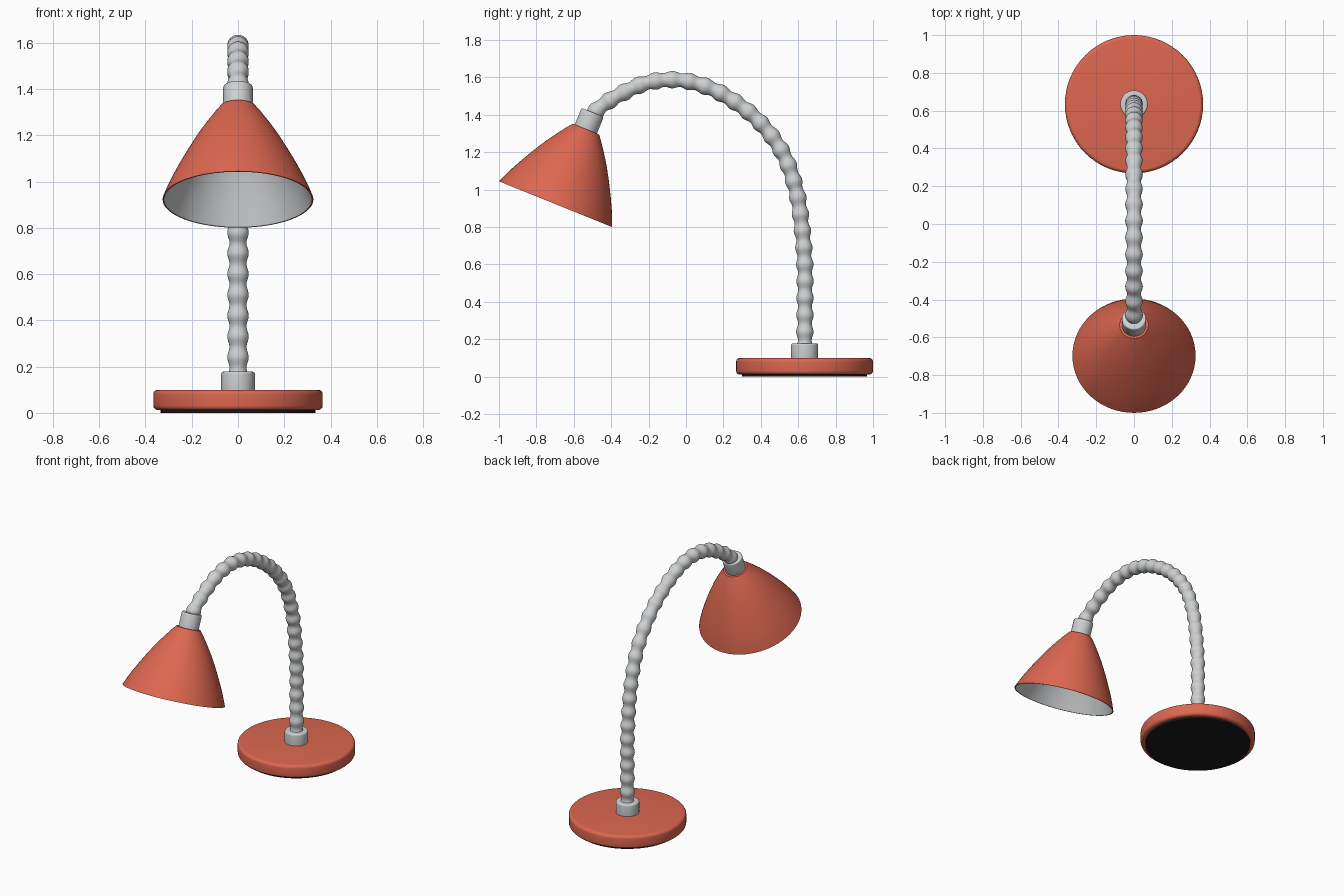
import bpy, bmesh, math
from mathutils import Vector, Matrix

if "Cube" in bpy.data.objects:
    bpy.data.objects.remove(bpy.data.objects["Cube"], do_unlink=True)


def material(name, rgb, roughness=0.5):
    mat = bpy.data.materials.new(name)
    mat.use_nodes = True
    mat.diffuse_color = (*rgb, 1)
    bsdf = mat.node_tree.nodes["Principled BSDF"]
    bsdf.inputs["Base Color"].default_value = (*rgb, 1)
    bsdf.inputs["Roughness"].default_value = roughness
    return mat


RED = material("coral red", (0.72, 0.135, 0.08))
GREY = material("light grey", (0.62, 0.63, 0.64))
BLACK = material("black rubber", (0.01, 0.01, 0.01))


def make_object(name, bm, mats, matrix=Matrix()):
    bmesh.ops.recalc_face_normals(bm, faces=bm.faces)
    mesh = bpy.data.meshes.new(name)
    bm.to_mesh(mesh)
    bm.free()
    for mat in mats:
        mesh.materials.append(mat)
    obj = bpy.data.objects.new(name, mesh)
    bpy.context.collection.objects.link(obj)
    obj.matrix_world = matrix
    bpy.ops.object.select_all(action='DESELECT')
    obj.select_set(True)
    bpy.context.view_layer.objects.active = obj
    bpy.ops.object.shade_smooth_by_angle(angle=math.radians(35))
    return obj


def skin(rings):
    """Bridge equal rings of points into a tube with capped ends."""
    bm = bmesh.new()
    loops = [[bm.verts.new(p) for p in ring] for ring in rings]
    count = len(loops[0])
    for a, b in zip(loops, loops[1:]):
        for i in range(count):
            j = (i + 1) % count
            bm.faces.new((a[i], a[j], b[j], b[i]))
    bm.faces.new(loops[0])
    bm.faces.new(loops[-1])
    return bm


def lathe(profile, sides=64):
    """Turn (radius, height) pairs around z."""
    turn = [2 * math.pi * i / sides for i in range(sides)]
    return skin([[(r * math.cos(t), r * math.sin(t), z) for t in turn]
                 for r, z in profile])


def rounded_disc(radius, low, high, bevel_low, bevel_high, steps=5):
    """Disc profile with rounded lower and upper edges."""
    points = []
    for bevel, z, start in ((bevel_low, low + bevel_low, -math.pi / 2),
                            (bevel_high, high - bevel_high, 0)):
        for i in range(steps + 1):
            t = start + i / steps * math.pi / 2
            points.append((radius - bevel + bevel * math.cos(t),
                           z + bevel * math.sin(t)))
    return points


# Base, rubber pad and lower collar
BASE = Matrix.Translation((0, 0.634, 0))
make_object("base", lathe(rounded_disc(0.366, 0.012, 0.1, 0.02, 0.02)), [RED], BASE)
make_object("base_pad", lathe([(0.335, 0), (0.335, 0.02)]), [BLACK], BASE)
make_object("base_collar", lathe(rounded_disc(0.073, 0.09, 0.178, 0.002, 0.01), 40),
            [GREY], BASE)

# Flexible neck: smooth path in the y-z plane
KEYS = [Vector((0, y, z)) for y, z in (
    (0.635, 0.15), (0.636, 0.4), (0.635, 0.6), (0.62, 0.8), (0.588, 1.0),
    (0.515, 1.2), (0.38, 1.375), (0.205, 1.505), (0.05, 1.57), (-0.09, 1.588),
    (-0.23, 1.565), (-0.36, 1.505), (-0.46, 1.44), (-0.505, 1.39))]


def catmull(points, steps=24):
    ext = [2 * points[0] - points[1]] + points + [2 * points[-1] - points[-2]]
    out = []
    for a, b, c, d in zip(ext, ext[1:], ext[2:], ext[3:]):
        for i in range(steps):
            t = i / steps
            out.append(0.5 * (2 * b + (c - a) * t + (2 * a - 5 * b + 4 * c - d) * t * t
                              + (3 * b - a - 3 * c + d) * t ** 3))
    return out + [points[-1]]


path = catmull(KEYS)
travel = 0.0
rings = []
for i, p in enumerate(path):
    before, after = path[max(i - 1, 0)], path[min(i + 1, len(path) - 1)]
    travel += (p - before).length
    side = Vector((1, 0, 0))
    normal = (after - before).normalized().cross(side)
    radius = 0.0415 + 0.005 * math.cos(2 * math.pi * travel / 0.09)
    rings.append([p + radius * (side * math.cos(t) + normal * math.sin(t))
                  for t in (2 * math.pi * k / 24 for k in range(24))])
make_object("flexible_neck", skin(rings), [GREY])

# Tilted lamp head: local z runs from the rim centre to the neck
HEAD = Matrix.Translation((0, -0.6975, 0.9225)) @ Matrix.Rotation(math.radians(-22), 4, 'X')
outer = [(0.326, 0), (0.312, 0.035), (0.290, 0.085), (0.256, 0.152), (0.219, 0.22),
         (0.178, 0.29), (0.138, 0.35), (0.102, 0.4), (0.084, 0.423), (0.076, 0.433)]
inner = [(r - 0.006, z - (0.006 if z else 0)) for r, z in outer]
WALL = len(outer)

shade = lathe(inner[::-1] + outer)
for face in shade.faces:
    # Inner wall and inner cap are grey, rim and outside are red
    heights = face.calc_center_median()
    inside = all(v.index < WALL * 64 for v in face.verts)
    face.material_index = 0
shade.verts.index_update()
for face in shade.faces:
    face.material_index = int(all(v.index < WALL * 64 for v in face.verts))
make_object("shade", shade, [RED, GREY], HEAD)
make_object("shade_collar", lathe(rounded_disc(0.064, 0.425, 0.529, 0.002, 0.008), 40),
            [GREY], HEAD)
